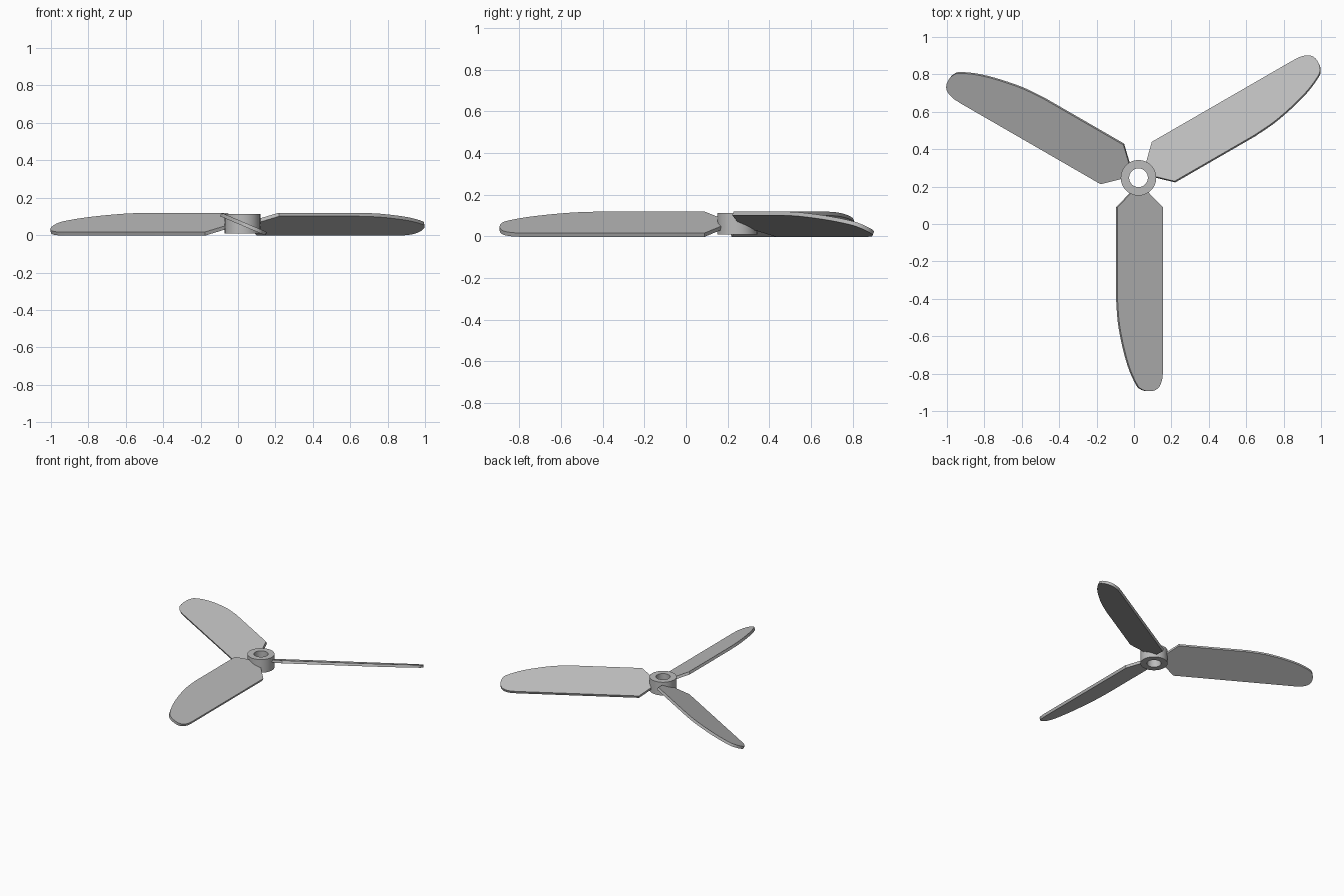
import bpy, bmesh
from math import radians, tau
from mathutils import Matrix, Vector

if "Cube" in bpy.data.objects:
    bpy.data.objects.remove(bpy.data.objects["Cube"])

grey = bpy.data.materials.new("plain grey")
grey.use_nodes = True
grey.diffuse_color = (0.5, 0.5, 0.5, 1)
grey.node_tree.nodes["Principled BSDF"].inputs["Base Color"].default_value = (0.5, 0.5, 0.5, 1)

CENTRE = Vector((0.024, 0.247, 0.061))
PITCH, THICK = radians(23), 0.02


def finish(name, bm, angle):
    bmesh.ops.recalc_face_normals(bm, faces=bm.faces)
    mesh = bpy.data.meshes.new(name)
    bm.to_mesh(mesh)
    bm.free()
    mesh.materials.append(grey)
    obj = bpy.data.objects.new(name, mesh)
    bpy.context.collection.objects.link(obj)
    bpy.ops.object.select_all(action="DESELECT")
    obj.select_set(True)
    bpy.context.view_layer.objects.active = obj
    bpy.ops.object.shade_smooth_by_angle(angle=radians(angle))
    return obj


def smooth_path(pts, steps=5):
    """Catmull-Rom curve through the points."""
    pts = [Vector(p) for p in pts]
    ext = [pts[0] * 2 - pts[1]] + pts + [pts[-1] * 2 - pts[-2]]
    out = []
    for a, b, c, d in zip(ext, ext[1:], ext[2:], ext[3:]):
        for i in range(steps):
            t = i / steps
            out.append(0.5 * (2 * b + (c - a) * t + (2 * a - 5 * b + 4 * c - d) * t**2
                              + (3 * b - a - 3 * c + d) * t**3))
    return out + [pts[-1]]


# Hub: a rectangular section spun into a tube
bm = bmesh.new()
section = [bm.verts.new(p) for p in ((0.05, 0, -0.051), (0.095, 0, -0.051),
                                     (0.095, 0, 0.051), (0.05, 0, 0.051))]
edges = [bm.edges.new((section[i], section[(i + 1) % 4])) for i in range(4)]
bmesh.ops.spin(bm, geom=section + edges, cent=(0, 0, 0), axis=(0, 0, 1),
               angle=tau, steps=64, use_duplicate=False)
bmesh.ops.remove_doubles(bm, verts=bm.verts, dist=0.0001)
finish("hub", bm, 30).location = CENTRE

# Blades: one outline (across, along), extruded, pitched and turned
rounded_side = smooth_path([(-0.126, 0.65), (-0.115, 0.78), (-0.086, 0.917),
                            (-0.052, 1.024), (-0.012, 1.105), (0.012, 1.129),
                            (0.045, 1.14), (0.085, 1.138), (0.116, 1.118),
                            (0.134, 1.075), (0.138, 1.02)])
root = [Vector(p) for p in ((0.138, 0.158), (0.045, 0.07), (-0.035, 0.07), (-0.126, 0.158))]
for n, name in enumerate(("front_blade", "left_blade", "right_blade")):
    bm = bmesh.new()
    face = bm.faces.new([bm.verts.new((p.x, -p.y, -THICK / 2)) for p in rounded_side + root])
    top = bmesh.ops.extrude_face_region(bm, geom=[face])["geom"]
    bmesh.ops.translate(bm, vec=(0, 0, THICK),
                        verts=[v for v in top if isinstance(v, bmesh.types.BMVert)])
    turn = Matrix.Rotation(n * tau / 3, 4, "Z") @ Matrix.Rotation(PITCH, 4, "Y")
    bmesh.ops.transform(bm, matrix=Matrix.Translation(CENTRE) @ turn, verts=bm.verts)
    finish(name, bm, 30)
